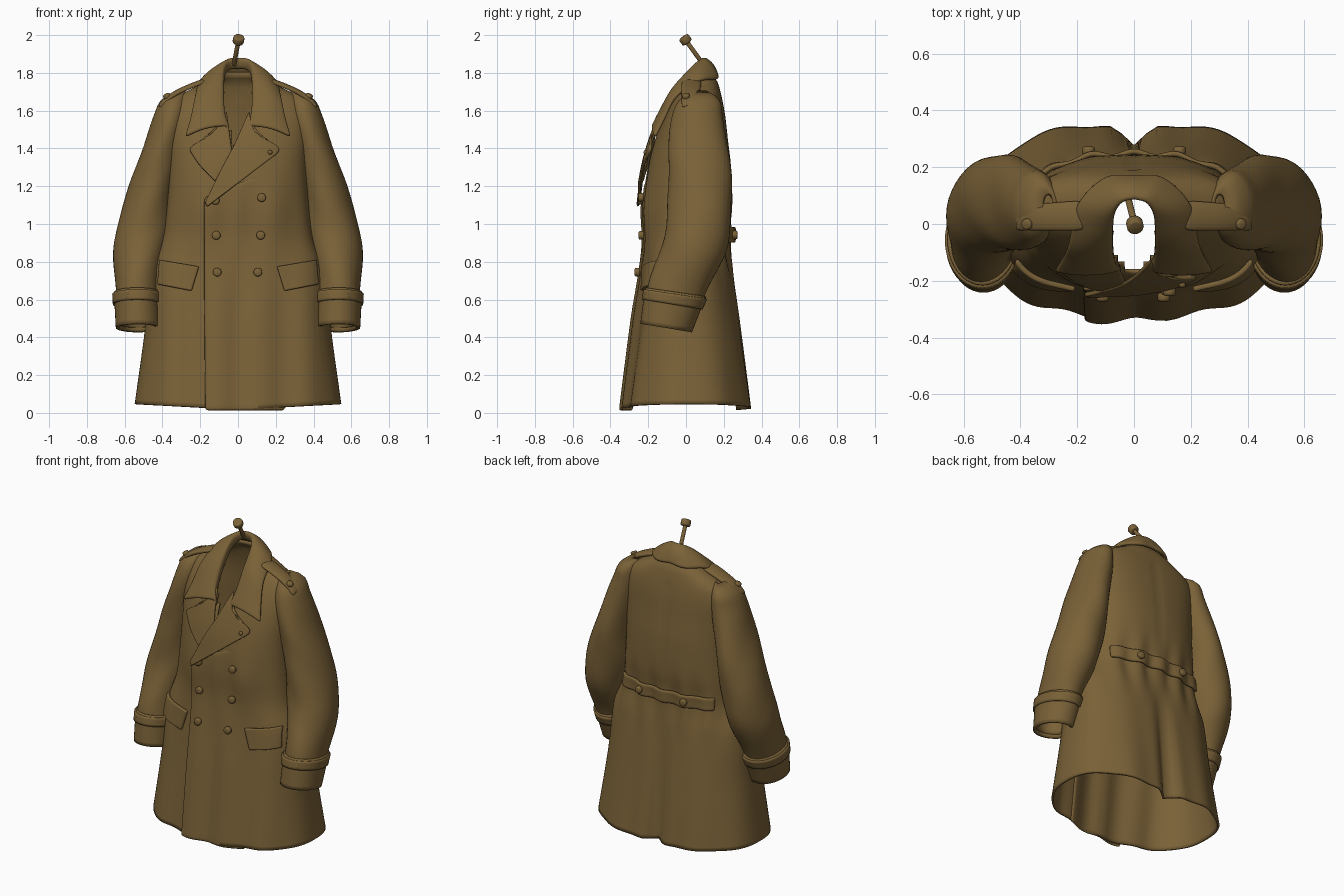
import bpy, bmesh, math
from mathutils import Vector

if "Cube" in bpy.data.objects:
    bpy.data.objects.remove(bpy.data.objects["Cube"])

mat = bpy.data.materials.new("khaki_wool")
mat.diffuse_color = (0.195, 0.121, 0.039, 1)
mat.use_nodes = True
mat.node_tree.nodes["Principled BSDF"].inputs["Base Color"].default_value = mat.diffuse_color


def curve(tab, t):
    """Smooth interpolation through rows (t, values...)."""
    tab = sorted(tab)
    t = min(max(t, tab[0][0]), tab[-1][0])
    i = max(k for k in range(len(tab) - 1) if tab[k][0] <= t)
    a, b = tab[i], tab[i + 1]
    p, q = tab[max(i - 1, 0)], tab[min(i + 2, len(tab) - 1)]
    h = b[0] - a[0]
    u = (t - a[0]) / h
    out = []
    for k in range(1, len(a)):
        m0 = (b[k] - p[k]) / (b[0] - p[0]) * h
        m1 = (q[k] - a[k]) / (q[0] - a[0]) * h
        out.append((2*u**3 - 3*u*u + 1)*a[k] + (u**3 - 2*u*u + u)*m0
                   + (3*u*u - 2*u**3)*b[k] + (u**3 - u*u)*m1)
    return out


def grid(name, rows, closed=False, thick=0.012, sub=0, keep=None):
    """Skin a grid of points, then give it cloth thickness."""
    bm = bmesh.new()
    vs = [[bm.verts.new(p) for p in r] for r in rows]
    n = len(rows[0])
    for a, b in zip(vs, vs[1:]):
        for j in range(n if closed else n - 1):
            k = (j + 1) % n
            f = (a[j], a[k], b[k], b[j])
            if keep is None or keep(sum((v.co for v in f), Vector()) / 4):
                bm.faces.new(f)
    bmesh.ops.delete(bm, geom=[v for v in bm.verts if not v.link_faces], context='VERTS')
    bmesh.ops.recalc_face_normals(bm, faces=bm.faces)
    me = bpy.data.meshes.new(name)
    bm.to_mesh(me)
    bm.free()
    ob = bpy.data.objects.new(name, me)
    bpy.context.collection.objects.link(ob)
    return finish(ob, thick, sub)


def finish(ob, thick=0, sub=0):
    ob.data.materials.append(mat)
    for p in ob.data.polygons:
        p.use_smooth = True
    if thick:
        m = ob.modifiers.new("cloth", 'SOLIDIFY')
        m.thickness, m.offset = thick, 0
    if sub:
        m = ob.modifiers.new("soft", 'SUBSURF')
        m.levels = m.render_levels = sub
    return ob


# Body sections: height, half width, front y, back y
BODY = [(.015, .54, -.325, .35), (.45, .485, -.27, .29), (.75, .455, -.228, .245),
        (.92, .395, -.215, .222), (1.1, .37, -.22, .238), (1.3, .36, -.195, .232),
        (1.45, .365, -.155, .215), (1.58, .365, -.10, .20), (1.66, .33, -.055, .185),
        (1.70, .26, -.03, .175), (1.75, .16, 0, .16), (1.80, .085, .02, .12)]


def surf(x, z, back=False):
    """y of the coat surface at x, z with folds, pleats and seam."""
    w, f, b = curve(BODY, z)
    yc = (f + b) / 2
    r = (1 - min(abs(x / w), 1) ** 2.5) ** .4
    y = yc + (b - yc if back else f - yc) * r
    t = max(0, (.92 - z) / .92)
    if back:
        y -= (.09 * t * math.exp(-(x / .055) ** 2)) * r
        y -= .006 * math.exp(-(x / .02) ** 2) * (1 < z < 1.65)
        y += .011 * r * math.cos(x * 42) * math.exp(-((z - .9) / .17) ** 2)
        y += .010 * r * t * math.cos(x * 22)
    else:
        y += .012 * r * math.sin(abs(x) * 24 + 2) * min(1, t * 2.5)
        y += .010 * r * math.sin(abs(x) * 26) * math.exp(-((z - 1.05) / .18) ** 2)
    return y


rows = []
N, M = 128, 70
for i in range(M + 1):
    z = .015 + 1.785 * i / M
    w = curve(BODY, z)[0]
    row = []
    for j in range(N):
        a = 2 * math.pi * j / N
        c, s = math.cos(a), math.sin(a)
        x = math.copysign(w * abs(c) ** .8, c)
        lift = .032 * abs(c) ** .7 * max(0, 1 - z / .4)      # hem rises at the sides
        row.append((x, surf(x, z, s > 0), z + lift))
    rows.append(row)
grid("coat_body", rows, True, .014,
     keep=lambda c: not (c.y < .06 and c.z > 1.38
                         and abs(c.x) < .085 * min(1, (c.z - 1.38) / .2)))


def along(line, t):
    k = t * (len(line) - 1)
    i = min(int(k), len(line) - 2)
    return Vector(line[i]).lerp(Vector(line[i + 1]), k - i)


def patch(name, A, B, offA, offB, back=False, thick=.016, n=14, m=14):
    """Cloth panel between two (x, z) lines, laid on the coat."""
    rs = []
    for i in range(m + 1):
        a, b = along(A, i / m), along(B, i / m)
        r = []
        for j in range(n + 1):
            p = a.lerp(b, j / n)
            o = offA + (offB - offA) * j / n
            r.append((p.x, surf(p.x, p.y, back) + (o if back else -o), p.y))
        rs.append(r)
    return grid(name, rs, thick=thick, sub=1)


# Double-breasted overlap, lapels and pocket flaps
patch("front_overlap", [(-.175, .012), (-.18, .6), (-.18, 1.14)],
      [(.25, .012), (.25, .6), (.2, 1.3)], .018, -.008, m=40)
patch("lapel_under", [(-.06, 1.6), (-.04, 1.45), (-.03, 1.38), (-.09, 1.24)],
      [(-.12, 1.49), (-.265, 1.40), (-.205, 1.31), (-.12, 1.225)], .026, .03)
patch("lapel_over", [(.06, 1.6), (-.02, 1.42), (-.11, 1.25), (-.175, 1.11)],
      [(.08, 1.49), (.24, 1.395), (.04, 1.245), (-.165, 1.09)], .034, .040)
for s, side in ((1, "left"), (-1, "right")):
    patch("pocket_flap_" + side, [(s*.205, .775), (s*.245, .645)],
          [(s*.415, .81), (s*.425, .68)], .02, .03, thick=.02)

# Half belt across the back waist
patch("back_belt", [(-.33, .90), (-.33, .985)], [(.33, .90), (.33, .985)],
      .022, .022, True, .02, n=40, m=4)

# Collar: fold line and outer edge from back centre to front point
FOLD = [(0, 0, .095, 1.875), (1, .05, .08, 1.868), (2, .08, .03, 1.825),
        (3, .085, -.055, 1.72), (4, .08, -.125, 1.6), (5, .055, -.165, 1.52)]
EDGE = [(0, 0, .165, 1.775), (1, .10, .16, 1.765), (2, .195, .07, 1.755),
        (3, .225, -.055, 1.67), (4, .25, -.115, 1.56), (5, .28, -.165, 1.46)]
rows = []
for i in range(-25, 26):
    t, s = abs(i) / 5, (1 if i >= 0 else -1)
    f, e = Vector(curve(FOLD, t)), Vector(curve(EDGE, t))
    inner = f + Vector((-.002, .014, -.055))
    r = [inner, f - Vector((0, 0, .012))]
    for k in range(0, 9):
        u = k / 8
        out = Vector((.3, -.5 if t > 2.5 else .4 - .3 * t, .6)) * .022 * math.sin(math.pi * u)
        r.append(f.lerp(e, u) + out)
    rows.append([(p.x * s, p.y, p.z) for p in r])
grid("collar", rows, thick=.022, sub=1)


def button(name, pos, normal, r=.023, h=.03):
    bpy.ops.mesh.primitive_cylinder_add(vertices=14, radius=r, depth=h, location=pos)
    ob = bpy.context.object
    ob.name = name
    ob.rotation_euler = Vector(normal).to_track_quat('Z', 'Y').to_euler()
    finish(ob)
    m = ob.modifiers.new("round", 'BEVEL')
    m.width, m.segments = .008, 2


for x, z in ((-.12, 1.125), (-.115, .94), (-.11, .745), (.125, 1.14), (.12, .94), (.105, .745)):
    button("front_button", (x, surf(x, z) - .026, z), (0, -1, 0))
button("lapel_button", (.17, surf(.17, 1.38) - .05, 1.38), (0, -1, .3), .012, .02)
for x in (-.16, .16):
    button("belt_button", (x, surf(x, .942, True) + .036, .942), (0, 1, 0))

# Sleeve sections: height, centre x, centre y, radius x, radius y
SLEEVE = [(1.70, .30, .075, .02, .03), (1.66, .335, .07, .06, .095), (1.58, .355, .06, .08, .125),
          (1.4, .40, .065, .098, .15), (1.2, .455, .075, .115, .162), (1.0, .492, .065, .138, .162),
          (.85, .52, .035, .132, .165), (.65, .533, -.05, .108, .145), (.45, .53, -.105, .10, .12)]


def tube(name, s, z0, z1, grow, n=28, thick=.014, wrinkle=0.0):
    rs = []
    for i in range(n + 1):
        z = z0 + (z1 - z0) * i / n
        cx, cy, rx, ry = curve(SLEEVE, z)
        tilt = .16 * min(1, max(0, (1.0 - z) / .4))
        r = []
        for j in range(40):
            a = 2 * math.pi * j / 40
            g = 1 + wrinkle * math.sin(3 * a + z * 17)
            dy = (ry * g + grow) * math.sin(a)
            r.append((s * (cx + (rx * g + grow) * math.cos(a)), cy + dy, z - tilt * dy))
        rs.append(r)
    return grid(name, rs, True, thick)


for s, side in ((1, "left"), (-1, "right")):
    tube("sleeve_" + side, s, 1.70, .47, 0, 48, wrinkle=.018)
    tube("cuff_" + side, s, .64, .45, .008, 8, .018)
    tube("cuff_strap_" + side, s, .63, .575, .018, 4, .016)
    button("cuff_button_" + side, (s * .63, -.13, .61), (s, -.5, 0), .02, .04)
    button("cuff_loop_" + side, (s * .575, -.205, .615), (s * .4, -1, 0), .016, .035)
    # Shoulder strap with its button
    rs = []
    for u, x, z in ((0, .17, 1.765), (.3, .25, 1.735), (.6, .33, 1.70), (.85, .39, 1.655), (1, .415, 1.625)):
        hw = .055 - .012 * u
        rs.append([(s * x, .03 - .01 * u + hw * k, z - .012 * k * k) for k in (-1, -.5, 0, .5, 1)])
    grid("shoulder_strap_" + side, rs, thick=.022, sub=2)
    button("strap_button_" + side, (s * .375, 0, 1.675), (s * .5, -.2, 1), .02, .03)

# Hanging peg at the collar
base, tip = Vector((-.022, .095, 1.84)), Vector((.003, -.003, 1.975))
d = tip - base
button("peg_rod", (base + tip) / 2, d, .012, d.length)
button("peg_head", tip, d, .03, .04)
